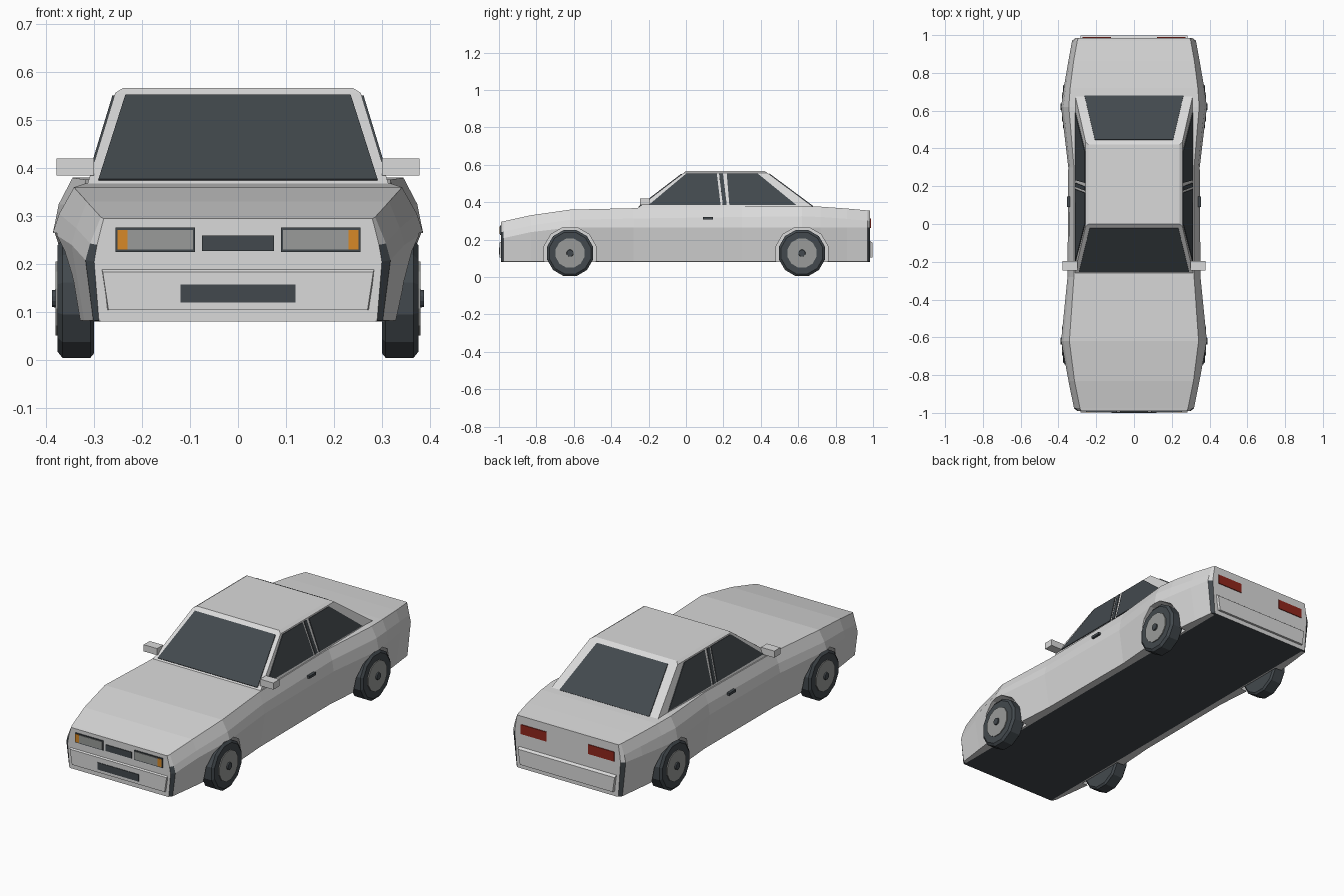
import bpy, bmesh, math
from mathutils import Vector, Matrix

if "Cube" in bpy.data.objects:
    bpy.data.objects.remove(bpy.data.objects["Cube"])


def material(name, rgb):
    m = bpy.data.materials.new(name)
    m.use_nodes = True
    m.diffuse_color = (*rgb, 1)
    m.node_tree.nodes["Principled BSDF"].inputs["Base Color"].default_value = (*rgb, 1)
    return m


PAINT = material("light grey paint", (0.70, 0.70, 0.70))
DARK = material("dark glass and rubber", (0.055, 0.066, 0.075))
METAL = material("mid grey", (0.32, 0.33, 0.32))
AMBER = material("amber", (0.68, 0.25, 0.02))
RED = material("tail red", (0.28, 0.02, 0.012))


def finish(name, bm, *mats):
    bmesh.ops.recalc_face_normals(bm, faces=bm.faces)
    mesh = bpy.data.meshes.new(name)
    bm.to_mesh(mesh)
    bm.free()
    for m in mats:
        mesh.materials.append(m)
    ob = bpy.data.objects.new(name, mesh)
    bpy.context.scene.collection.objects.link(ob)
    return ob


def loft(rings):
    """Closed solid through rings of equal length."""
    bm = bmesh.new()
    vs = [[bm.verts.new(p) for p in r] for r in rings]
    n = len(vs[0])
    for a, b in zip(vs, vs[1:]):
        for k in range(n):
            bm.faces.new((a[k], a[(k + 1) % n], b[(k + 1) % n], b[k]))
    bm.faces.new(vs[0])
    bm.faces.new(vs[-1])
    return bm


def plate(name, pts, mat, out, thick=0.006):
    """Thin plate raised from a flat outline along its outward normal."""
    pts = [Vector(p) for p in pts]
    n = (pts[1] - pts[0]).cross(pts[2] - pts[0]).normalized()
    if n.dot(Vector(out)) < 0:
        n = -n
    return finish(name, loft([[p - n * 0.002 for p in pts],
                              [p + n * (thick - 0.002) for p in pts]]), mat)


def end_plate(name, x0, x1, z0, z1, y, mat, thick=0.006):
    side = 1 if y > 0 else -1
    return plate(name, [(x0, y, z0), (x1, y, z0), (x1, y, z1), (x0, y, z1)],
                 mat, (0, side, 0), thick)


def box(name, x, y, z, mat):
    rings = [[(x[0], j, k), (x[1], j, k)] for j, k in
             ((y[0], z[0]), (y[1], z[0]), (y[1], z[1]), (y[0], z[1]))]
    return finish(name, loft([[r[0] for r in rings], [r[1] for r in rings]]), mat)


def disc(name, side, y, z, profile, mat, sides=12):
    """Lathe about the axle; profile holds (x, radius) pairs."""
    turn = [(i + 0.5) * math.tau / sides for i in range(sides)]
    return finish(name, loft([[(side * x, y + r * math.cos(a), z + r * math.sin(a))
                               for a in turn] for x, r in profile]), mat)


# Lower body: y, widest half width, deck half width, deck height
SECTIONS = [(-0.99, 0.300, 0.280, 0.295), (-0.975, 0.318, 0.286, 0.298),
            (-0.83, 0.347, 0.315, 0.33), (-0.62, 0.386, 0.342, 0.36),
            (-0.28, 0.352, 0.318, 0.368), (0.3, 0.348, 0.318, 0.376),
            (0.62, 0.386, 0.345, 0.38), (0.72, 0.372, 0.338, 0.376),
            (0.86, 0.348, 0.32, 0.366), (0.97, 0.328, 0.30, 0.356),
            (0.985, 0.308, 0.295, 0.355)]
rings = []
for y, w, deck, top in SECTIONS:
    half = [(0.285, 0.08), (0.29 + (w - 0.3) * 0.65, 0.082),
            (w, min(0.265, top - 0.09)), (w - 0.3 * (w - deck), top - 0.055), (deck, top)]
    rings.append([(x, y, z) for x, z in half] + [(-x, y, z) for x, z in reversed(half)])
bm = loft(rings)
bmesh.ops.recalc_face_normals(bm, faces=bm.faces)
for f in bm.faces:
    c = f.calc_center_median()
    underside = f.normal.z < -0.9 and abs(c.x) < 0.1
    corner_gap = abs(c.y) > 0.97 and abs(c.x) > 0.25 and c.z < 0.23
    f.material_index = int(underside or corner_gap)
body = finish("body", bm, PAINT, DARK)

# Wheel arches cut into the body
for side in (-1, 1):
    for y in (-0.62, 0.62):
        cutter = disc("arch_cutter", side, y, 0.125, [(0.295, 0.145), (0.5, 0.145)], PAINT)
        mod = body.modifiers.new("arch", 'BOOLEAN')
        mod.operation, mod.object, mod.solver = 'DIFFERENCE', cutter, 'EXACT'
        cutter.hide_render = True
        cutter.hide_viewport = True
        cutter.hide_set(True)


# Cabin with a shallow roof cap
def slab(x, y0, y1, z):
    return [(-x, y0, z), (x, y0, z), (x, y1, z), (-x, y1, z)]


finish("cabin", loft([slab(0.316, -0.27, 0.70, 0.36), slab(0.256, -0.012, 0.435, 0.557),
                      slab(0.24, 0.0, 0.42, 0.567)]), PAINT)


# Glass, placed on the sloping cabin faces
def slope(z):
    return (z - 0.36) / 0.197


def screen(name, wide, narrow, z0, z1, base, roof, out):
    def at(x, z):
        return (x, base + (roof - base) * slope(z), z)
    plate(name, [at(-wide, z0), at(wide, z0), at(narrow, z1), at(-narrow, z1)], DARK, out)


screen("windscreen", 0.291, 0.235, 0.374, 0.55, -0.27, -0.012, (0, -1, 0.5))
screen("rear_window", 0.262, 0.207, 0.376, 0.55, 0.70, 0.435, (0, 1, 0.5))

WINDOWS = {"front_side_window": (-0.20, 0.185, 0.165, 0.0),
           "pillar_trim": (0.197, 0.218, 0.198, 0.177),
           "rear_side_window": (0.232, 0.59, 0.385, 0.218)}
for side in (-1, 1):
    def on_side(y, z):
        return (side * (0.316 - 0.06 * slope(z)), y, z)
    for name, (a, b, c, d) in WINDOWS.items():
        plate(name, [on_side(a, 0.384), on_side(b, 0.384), on_side(c, 0.551),
                     on_side(d, 0.551)], DARK, (side, 0, 0.3))

# Bumpers with sloped top and ends
for side, name in ((-1, "front_bumper"), (1, "rear_bumper")):
    def face(wt, wb, y, z0, z1):
        return [(-wb, side * y, z0), (wb, side * y, z0), (wt, side * y, z1), (-wt, side * y, z1)]
    finish(name, loft([face(0.287, 0.277, 0.975, 0.104, 0.20),
                       face(0.282, 0.27, 0.997, 0.104, 0.183)]), PAINT)

# Nose details
end_plate("grille", -0.075, 0.075, 0.227, 0.26, -0.99, DARK)
end_plate("lower_intake", -0.12, 0.12, 0.12, 0.157, -0.996, DARK)
for s in (-1, 1):
    end_plate("headlight_housing", s * 0.09, s * 0.255, 0.225, 0.276, -0.99, DARK)
    end_plate("headlight", s * 0.094, s * 0.23, 0.23, 0.271, -0.99, METAL, 0.009)
    end_plate("indicator", s * 0.23, s * 0.251, 0.23, 0.271, -0.99, AMBER, 0.009)
    # Tail lamps
    end_plate("tail_lamp", s * 0.122, s * 0.272, 0.262, 0.312, 0.985, RED)
    # Mirrors and door handles
    xs = sorted((s * 0.30, s * 0.378))
    box("mirror", xs, (-0.245, -0.195), (0.385, 0.42), PAINT)
    xs = sorted((s * 0.335, s * 0.354))
    box("door_handle", xs, (0.09, 0.145), (0.308, 0.321), DARK)
    # Wheels
    for y in (-0.62, 0.62):
        disc("tyre", s, y, 0.128, [(0.30, 0.118), (0.308, 0.128), (0.366, 0.128),
                                   (0.376, 0.115)], DARK)
        disc("rim", s, y, 0.128, [(0.37, 0.08), (0.381, 0.08)], METAL)
        disc("hub", s, y, 0.128, [(0.375, 0.02), (0.388, 0.018)], DARK)
